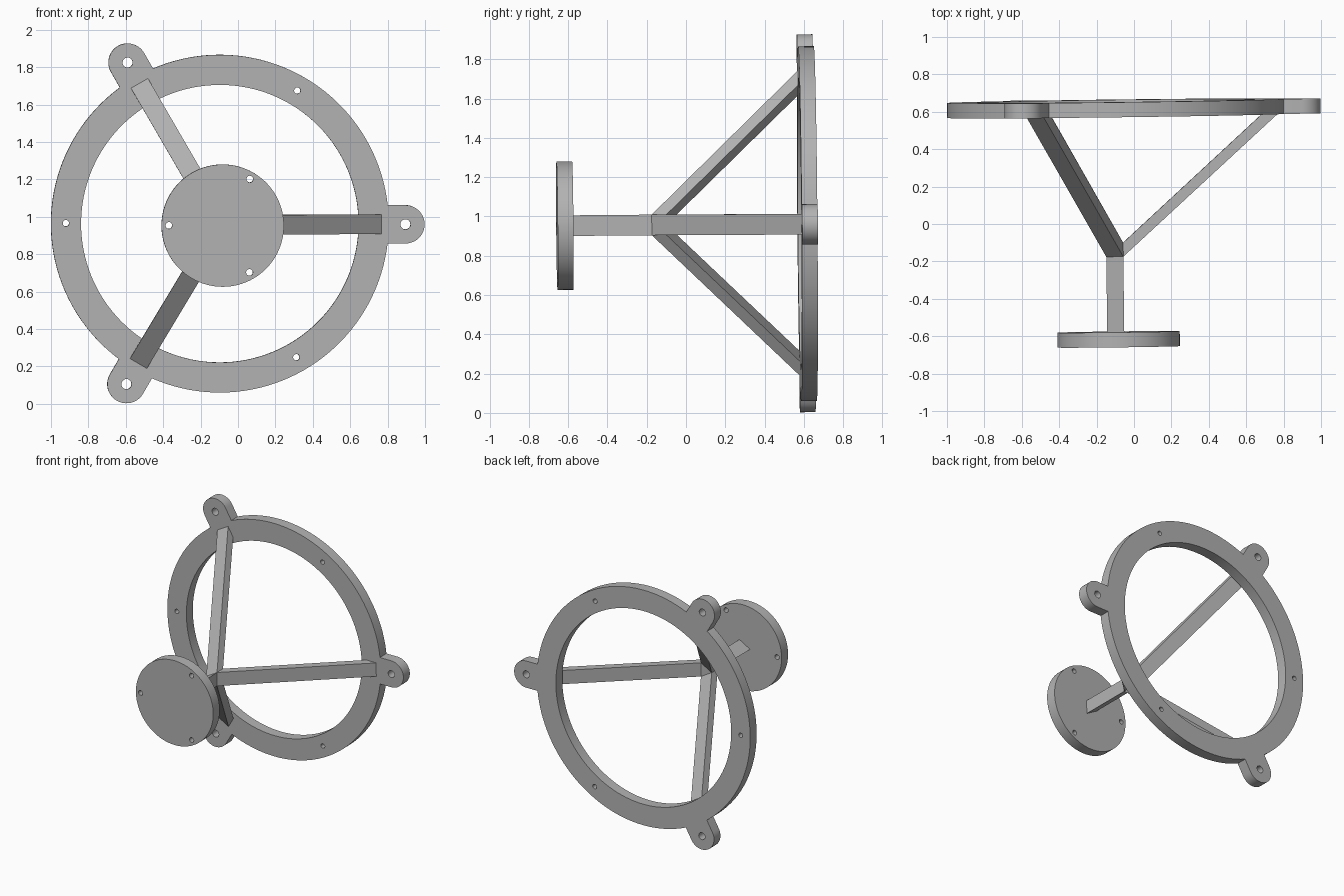
import bpy, bmesh
from math import sin, cos, asin, radians, tau, pi
from mathutils import Matrix, Vector

cube = bpy.data.objects.get("Cube")
if cube:
    bpy.data.objects.remove(cube, do_unlink=True)

# One plain grey for everything
grey = bpy.data.materials.new("grey")
GREY = (0.45, 0.45, 0.45, 1)
grey.diffuse_color = GREY
grey.use_nodes = True
grey.node_tree.nodes["Principled BSDF"].inputs["Base Color"].default_value = GREY

# Slightly tilted mount axis: local z points out of the front, local y up
z_axis = Vector((0.0125, -1, -0.0085)).normalized()
x_axis = Vector((1, 0.0125, 0)).normalized()
y_axis = z_axis.cross(x_axis)
FRAME = (Matrix.Translation((-0.0975, 0.618, 0.9635))
         @ Matrix((x_axis, y_axis, z_axis)).transposed().to_4x4()
         @ Matrix.Rotation(radians(-0.2), 4, 'Z'))

THIRD = tau / 3
HALF = 0.04          # half thickness of ring and disc
RING_R, RING_IN = 0.903, 0.742
TAB_R, TAB_W = 0.9925, 0.1025
DISC_Z = 1.235
STRUT_W = 0.0525     # half width of a strut


def arc(cx, cy, r, start, end, n):
    return [(cx + r * cos(start + (end - start) * i / n),
             cy + r * sin(start + (end - start) * i / n)) for i in range(n + 1)]


def circle(r, n, dist=0, angle=0):
    return arc(dist * cos(angle), dist * sin(angle), r, 0, tau, n)[:-1]


def extrude(name, loops, half_depth, local):
    """Fill closed 2D loops (inner ones become holes) and give them depth."""
    curve = bpy.data.curves.new(name, 'CURVE')
    curve.dimensions = '2D'
    curve.fill_mode = 'BOTH'
    curve.extrude = half_depth
    for loop in loops:
        spline = curve.splines.new('POLY')
        spline.points.add(len(loop) - 1)
        for point, (x, y) in zip(spline.points, loop):
            point.co = (x, y, 0, 1)
        spline.use_cyclic_u = True
    temp = bpy.data.objects.new(name + "_curve", curve)
    bpy.context.collection.objects.link(temp)
    mesh = bpy.data.meshes.new_from_object(
        temp.evaluated_get(bpy.context.evaluated_depsgraph_get()))
    bpy.data.objects.remove(temp, do_unlink=True)
    bpy.data.curves.remove(curve)

    bm = bmesh.new()
    bm.from_mesh(mesh)
    bmesh.ops.remove_doubles(bm, verts=bm.verts, dist=0.0001)
    bmesh.ops.recalc_face_normals(bm, faces=bm.faces)
    bm.to_mesh(mesh)
    bm.free()
    mesh.name = name
    mesh.materials.clear()
    mesh.materials.append(grey)
    obj = bpy.data.objects.new(name, mesh)
    bpy.context.collection.objects.link(obj)
    obj.matrix_world = FRAME @ local
    bpy.ops.object.select_all(action='DESELECT')
    obj.select_set(True)
    bpy.context.view_layer.objects.active = obj
    bpy.ops.object.shade_smooth_by_angle(angle=radians(30))
    return obj


# Ring outline with three rounded tabs
outline = []
root = asin(TAB_W / RING_R)
for k in range(3):
    a = k * THIRD
    outline += arc(TAB_R * cos(a), TAB_R * sin(a), TAB_W, a - pi / 2, a + pi / 2, 20)
    outline += arc(0, 0, RING_R, a + root, a + THIRD - root, 40)

ring_loops = [outline, circle(RING_IN, 128)]
disc_loops = [circle(0.327, 96)]
for k in range(3):
    a = k * THIRD
    ring_loops.append(circle(0.027, 24, TAB_R, a))
    ring_loops.append(circle(0.017, 20, 0.823, a + pi))
    disc_loops.append(circle(0.018, 20, 0.288, a + pi))

extrude("ring_with_tabs", ring_loops, HALF, Matrix())
extrude("front_disc", disc_loops, HALF, Matrix.Translation((0, 0, DISC_Z)))

# Triangular stem between the disc and the struts
stem_bottom, stem_top = 0.718, DISC_Z - HALF + 0.005
triangle = [(0.0606 * cos(a), 0.0606 * sin(a)) for a in (pi / 3, pi, -pi / 3)]
extrude("stem", [triangle], (stem_top - stem_bottom) / 2,
        Matrix.Translation((0, 0, (stem_top + stem_bottom) / 2)))

# Three slanted struts, one on each stem face
profile = [(0.03, 0.793), (0.03, 0.718), (0.78, HALF), (0.865, HALF)]
for k, name in enumerate(("left_strut", "upper_right_strut", "lower_right_strut")):
    extrude(name, [profile], STRUT_W,
            Matrix.Rotation(k * THIRD, 4, 'Z') @ Matrix.Rotation(pi / 2, 4, 'X'))
